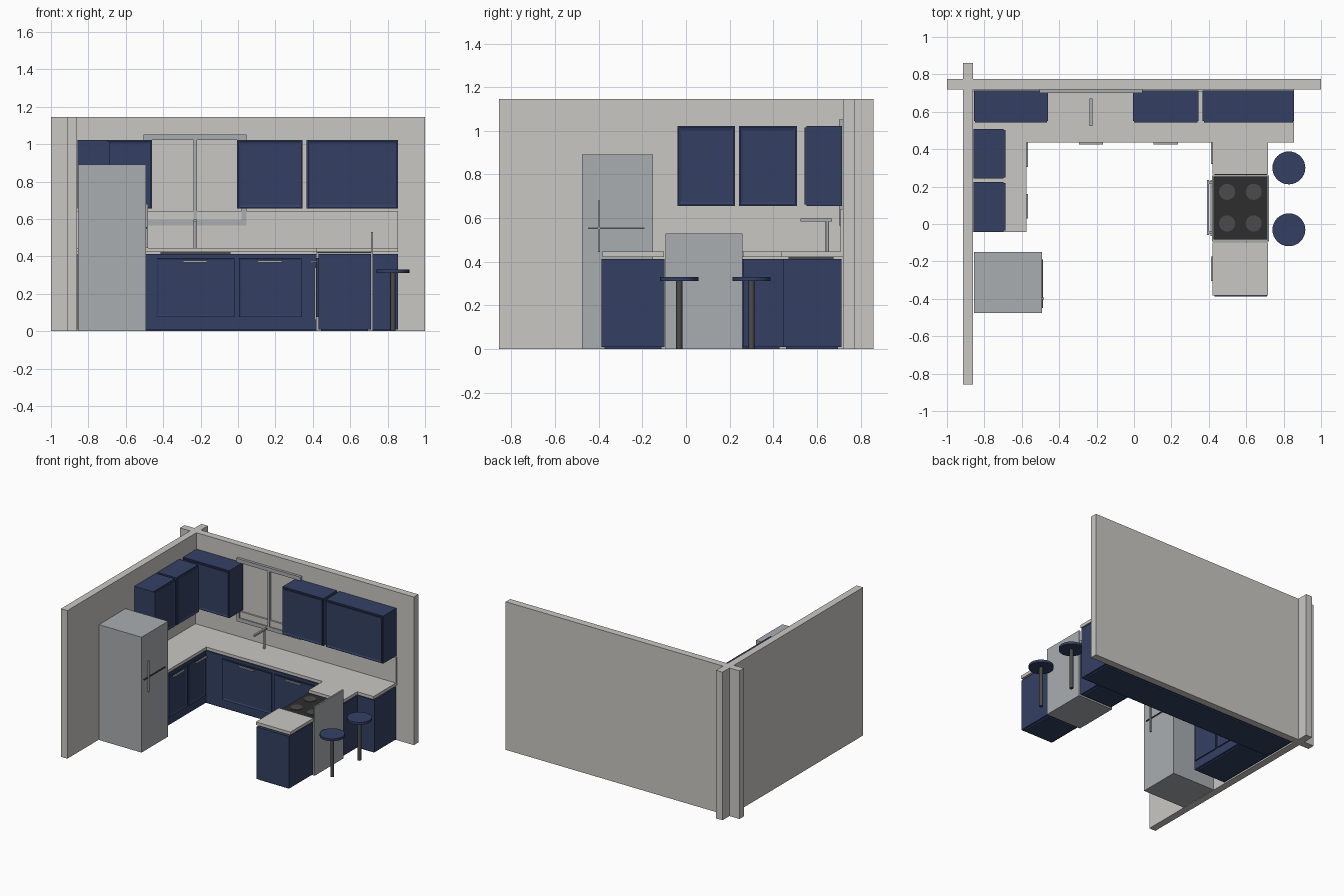
import bpy
import bmesh
from mathutils import Vector

if "Cube" in bpy.data.objects:
    bpy.data.objects.remove(bpy.data.objects["Cube"], do_unlink=True)


def material(name, r, g, b):
    m = bpy.data.materials.new(name)
    m.use_nodes = True
    m.diffuse_color = (r, g, b, 1)
    m.node_tree.nodes["Principled BSDF"].inputs["Base Color"].default_value = (r, g, b, 1)
    return m


STONE = material("warm_grey_plaster", 0.59, 0.575, 0.545)
NAVY = material("navy_paint", 0.034, 0.051, 0.127)
STEEL = material("brushed_steel", 0.40, 0.42, 0.44)
BLACK = material("black_glass", 0.026, 0.026, 0.026)
DARK = material("dark_metal", 0.07, 0.07, 0.07)


def finish(name, bm, mat):
    mesh = bpy.data.meshes.new(name)
    bmesh.ops.recalc_face_normals(bm, faces=bm.faces)
    bm.to_mesh(mesh)
    bm.free()
    mesh.materials.append(mat)
    obj = bpy.data.objects.new(name, mesh)
    bpy.context.collection.objects.link(obj)
    return obj


def box(name, mat, x, y, z, panel=None):
    """Box from three (low, high) ranges; panel is the face direction to inset."""
    bm = bmesh.new()
    bmesh.ops.create_cube(bm, size=1)
    for v in bm.verts:
        v.co = Vector([lo + (c + 0.5) * (hi - lo) for c, (lo, hi) in zip(v.co, (x, y, z))])
    if panel:
        bm.normal_update()
        face = max(bm.faces, key=lambda f: f.normal.dot(Vector(panel)))
        bmesh.ops.inset_region(bm, faces=[face], thickness=0.018, depth=0)
        bmesh.ops.translate(bm, verts=face.verts, vec=Vector(panel) * -0.005)
    return finish(name, bm, mat)


def cylinder(name, mat, x, y, z, radius, sides=32):
    bm = bmesh.new()
    bmesh.ops.create_cone(bm, cap_ends=True, segments=sides, radius1=radius,
                          radius2=radius, depth=z[1] - z[0])
    bmesh.ops.translate(bm, verts=bm.verts, vec=(x, y, sum(z) / 2))
    obj = finish(name, bm, mat)
    bpy.ops.object.select_all(action="DESELECT")
    obj.select_set(True)
    bpy.context.view_layer.objects.active = obj
    bpy.ops.object.shade_smooth_by_angle()
    return obj


SOUTH, EAST, WEST = (0, -1, 0), (1, 0, 0), (-1, 0, 0)


def front(name, mat, facing, plane, span, z, thick=0.01, panel=True):
    """Slab lying on a vertical plane, standing out towards its facing."""
    sign = sum(facing)
    depth = tuple(sorted((plane, plane + sign * thick)))
    x, y = (span, depth) if facing == SOUTH else (depth, span)
    return box(name, mat, x, y, z, facing if panel else None)


def handle(name, facing, plane, centre, length=0.13):
    span = (centre - length / 2, centre + length / 2)
    front(name, STEEL, facing, plane, span, (0.368, 0.378), 0.01, False)


# Room walls
box("back_wall", STONE, (-1, 1), (0.72, 0.775), (0, 1.145))
box("left_wall", STONE, (-0.915, -0.86), (-0.857, 0.86), (0, 1.145))
box("backsplash", STONE, (-0.86, 0.855), (0.708, 0.72), (0.445, 0.642))

# Window frame
for side, x in (("left", -0.505), ("right", 0.02)):
    box(f"window_{side}_frame", STEEL, (x, x + 0.025), (0.70, 0.72), (0.59, 1.025))
for level, z in (("top", 1.022), ("bottom", 0.565)):
    box(f"window_{level}_frame", STEEL, (-0.505, 0.045), (0.70, 0.72), (z, z + 0.029))
box("window_mullion", STEEL, (-0.237, -0.22), (0.70, 0.72), (0.59, 1.025))

# Wall cabinets
UPPER = (0.655, 1.022)
DOOR = (0.662, 1.015)
for i, (a, b) in enumerate([(-0.855, -0.46), (-0.005, 0.345), (0.367, 0.855)]):
    box(f"back_wall_cabinet_{i}", NAVY, (a, b), (0.552, 0.715), UPPER)
    front(f"back_wall_cabinet_door_{i}", NAVY, SOUTH, 0.552, (a + 0.006, b - 0.006), DOOR)
for i, (a, b) in enumerate([(-0.04, 0.224), (0.242, 0.508)]):
    box(f"left_wall_cabinet_{i}", NAVY, (-0.858, -0.697), (a, b), UPPER)
    front(f"left_wall_cabinet_door_{i}", NAVY, EAST, -0.697, (a + 0.006, b - 0.006), DOOR)

# Base cabinets with plinths
BASE = {
    "back": ((-0.858, 0.855), (0.444, 0.712)),
    "left": ((-0.858, -0.585), (-0.035, 0.444)),
    "peninsula_rear": ((0.43, 0.71), (0.262, 0.444)),
    "peninsula_front": ((0.43, 0.71), (-0.388, -0.098)),
}
for name, (x, y) in BASE.items():
    box(f"{name}_base_cabinet", NAVY, x, y, (0.01, 0.412))
    box(f"{name}_plinth", NAVY, (x[0] + 0.015, x[1] - 0.015),
        (y[0] + 0.015, y[1] - 0.015), (0, 0.01))

# Base doors and their handles
LOWER = (0.075, 0.392)
doors = [("back", SOUTH, 0.444, [(-0.437, -0.02), (0.005, 0.34)]),
         ("left", EAST, -0.585, [(-0.02, 0.205), (0.225, 0.43)]),
         ("peninsula", WEST, 0.43, [(-0.37, -0.115), (0.275, 0.43)])]
for name, facing, plane, spans in doors:
    for i, span in enumerate(spans):
        front(f"{name}_base_door_{i}", NAVY, facing, plane, span, LOWER, 0.009)
grips = [("back", SOUTH, 0.435, (-0.23, 0.17)), ("left", EAST, -0.576, (0.095, 0.37)),
         ("peninsula", WEST, 0.421, (-0.24, 0.385))]
for name, facing, plane, centres in grips:
    for i, c in enumerate(centres):
        handle(f"{name}_handle_{i}", facing, plane, c)

# Worktops
TOP = (0.422, 0.446)
box("back_worktop", STONE, (-0.86, 0.855), (0.435, 0.72), TOP)
box("left_worktop", STONE, (-0.86, -0.575), (-0.042, 0.435), TOP)
box("peninsula_rear_worktop", STONE, (0.42, 0.716), (0.264, 0.435), TOP)
box("peninsula_front_worktop", STONE, (0.42, 0.716), (-0.382, -0.1), TOP)

# Sink and tap
box("sink", DARK, (-0.415, -0.04), (0.47, 0.675), (0.412, 0.422))
cylinder("tap_post", STEEL, -0.23, 0.648, (0.446, 0.598), 0.008, 16)
box("tap_spout", STEEL, (-0.237, -0.223), (0.525, 0.67), (0.585, 0.598))

# Cooker
OVEN = (-0.094, 0.258)
box("cooker_body", STEEL, (0.418, 0.714), OVEN, (0, 0.42))
box("cooker_backguard", STEEL, (0.71, 0.722), OVEN, (0, 0.53))
box("hob", BLACK, (0.425, 0.71), (-0.082, 0.254), (0.42, 0.429))
front("oven_door", STEEL, WEST, 0.418, (-0.065, 0.235), (0.06, 0.34), 0.008, False)
front("oven_handle", STEEL, WEST, 0.40, (-0.06, 0.235), (0.365, 0.378), 0.01, False)
for i, y in enumerate((-0.045, 0.22)):
    box(f"oven_handle_mount_{i}", STEEL, (0.395, 0.42), (y - 0.006, y + 0.006), (0.367, 0.376))
for i, x in enumerate((0.498, 0.64)):
    for j, y in enumerate((0.003, 0.172)):
        cylinder(f"burner_{i}_{j}", DARK, x, y, (0.428, 0.433), 0.043)

# Fridge
box("fridge_body", STEEL, (-0.856, -0.492), (-0.476, -0.151), (0, 0.892))
box("fridge_door_bar", DARK, (-0.493, -0.486), (-0.45, -0.19), (0.55, 0.558))
box("fridge_handle", STEEL, (-0.493, -0.481), (-0.403, -0.393), (0.445, 0.68))

# Stools
for i, y in enumerate((0.3, -0.031)):
    cylinder(f"stool_seat_{i}", NAVY, 0.828, y, (0.312, 0.33), 0.088)
    cylinder(f"stool_post_{i}", DARK, 0.828, y, (0, 0.312), 0.014, 20)
